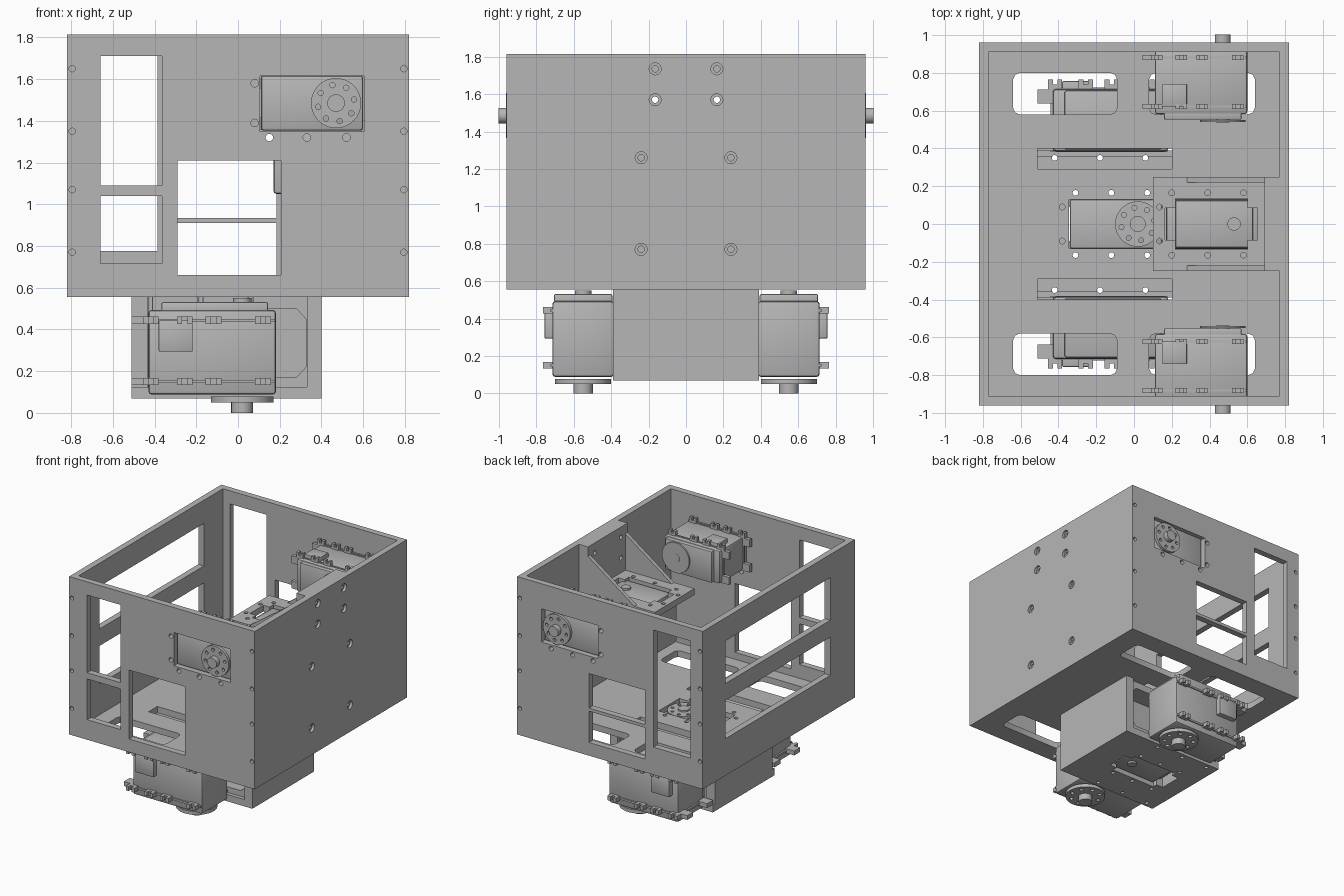
import bpy, bmesh, math
from mathutils import Matrix, Vector

old = bpy.data.objects.get("Cube")
if old:
    bpy.data.objects.remove(old, do_unlink=True)

grey = bpy.data.materials.new("plain grey")
grey.use_nodes = True
colour = (0.47, 0.47, 0.47, 1)
grey.diffuse_color = colour
grey.node_tree.nodes["Principled BSDF"].inputs["Base Color"].default_value = colour


def box(bm, x, y, z, bevel=0.0):
    """Box from three (low, high) ranges."""
    part = bmesh.new()
    bmesh.ops.create_cube(part, size=1)
    for v in part.verts:
        v.co = Vector([(a + b) / 2 + c * (b - a) for (a, b), c in zip((x, y, z), v.co)])
    if bevel:
        bmesh.ops.bevel(part, geom=part.edges[:], offset=bevel, segments=2,
                        profile=0.5, affect='EDGES')
    merge(bm, part)


def rod(bm, centre, axis, r, length, segs=24):
    """Cylinder centred on a point, along 'X', 'Y' or 'Z'."""
    turn = {'X': Matrix.Rotation(math.pi / 2, 4, 'Y'),
            'Y': Matrix.Rotation(math.pi / 2, 4, 'X'), 'Z': Matrix()}[axis]
    bmesh.ops.create_cone(bm, cap_ends=True, segments=segs, radius1=r, radius2=r,
                          depth=length, matrix=Matrix.Translation(centre) @ turn)


def prism(bm, points, offset):
    """Extrude a flat outline of 3D points by an offset."""
    face = bm.faces.new([bm.verts.new(p) for p in points])
    res = bmesh.ops.extrude_face_region(bm, geom=[face])
    verts = [g for g in res["geom"] if isinstance(g, bmesh.types.BMVert)]
    bmesh.ops.translate(bm, verts=verts, vec=offset)


def merge(bm, part):
    mesh = bpy.data.meshes.new("temp")
    part.to_mesh(mesh)
    part.free()
    bm.from_mesh(mesh)
    bpy.data.meshes.remove(mesh)


def make(name, bm, matrix=None, smooth=True):
    if matrix:
        bm.transform(matrix)
    bmesh.ops.recalc_face_normals(bm, faces=bm.faces[:])
    mesh = bpy.data.meshes.new(name)
    bm.to_mesh(mesh)
    bm.free()
    mesh.materials.append(grey)
    ob = bpy.data.objects.new(name, mesh)
    bpy.context.collection.objects.link(ob)
    if smooth:
        mesh.shade_smooth()
        mesh.set_sharp_from_angle(angle=math.radians(30))
    return ob


def cut(ob, bm):
    """Subtract a cutter mesh and bake the result."""
    cutter = make("cutter", bm, smooth=False)
    cutter.hide_render = True
    mod = ob.modifiers.new("cut", 'BOOLEAN')
    mod.object, mod.operation, mod.solver = cutter, 'DIFFERENCE', 'EXACT'
    mod.use_self = True
    bpy.context.view_layer.update()
    mesh = bpy.data.meshes.new_from_object(ob.evaluated_get(bpy.context.evaluated_depsgraph_get()))
    ob.modifiers.clear()
    ob.data = mesh
    bpy.data.objects.remove(cutter, do_unlink=True)
    mesh.set_sharp_from_angle(angle=math.radians(30))


X, Y, TOP, BASE, T = 0.82, 0.96, 1.815, 0.555, 0.05
bolt_z = (1.65, 1.35, 1.07, 0.77)

# Front and back walls with windows and servo opening
windows = {-1: [(-0.66, -0.365, 1.09, 1.71), (-0.66, -0.365, 0.715, 1.04),
                (-0.29, 0.205, 0.66, 1.21)],
           1: [(-0.71, -0.385, 0.775, 1.71), (-0.31, 0.185, 0.935, 1.21),
               (-0.31, 0.185, 0.66, 0.91)]}
for side, name in ((-1, "front_wall"), (1, "back_wall")):
    span = sorted((side * Y, side * (Y - T)))
    through = (span[0] - 0.1, span[1] + 0.1)
    bm = bmesh.new()
    box(bm, (-X, X), span, (BASE, TOP))
    wall = make(name, bm)
    bm = bmesh.new()
    for a, b, c, d in windows[side] + [(0.105, 0.605, 1.35, 1.615)]:
        box(bm, (a, b), through, (c, d))
    for x, z in ((0.08, 1.58), (0.08, 1.39), (0.15, 1.32), (0.33, 1.32), (0.52, 1.32)):
        rod(bm, (x, side * Y, z), 'Y', 0.018, 0.3)
    for x in (-0.795, 0.795):
        for z in bolt_z:
            rod(bm, (x, side * Y, z), 'Y', 0.015, 0.06)
    cut(wall, bm)

# Open side wall with two wide windows
inner = (-Y + T, Y - T)
bm = bmesh.new()
box(bm, (-X, -X + T), inner, (BASE, TOP))
wall = make("window_side_wall", bm)
bm = bmesh.new()
for z in ((1.29, 1.63), (0.85, 1.155)):
    box(bm, (-1, -0.7), (-0.65, 0.67), z)
cut(wall, bm)

# Closed side wall with thickened bracket plate and bolt holes
bm = bmesh.new()
box(bm, (X - T, X), inner, (BASE, TOP))
wall = make("bolted_side_wall", bm)
bm = bmesh.new()
box(bm, (0.69, X - T), (-0.25, 0.25), (1.40, TOP))
plate = make("bracket_plate", bm)
for ob in (wall, plate):
    bm = bmesh.new()
    for s in (-1, 1):
        for y, z in ((0.165, 1.735), (0.165, 1.57), (0.24, 1.26), (0.24, 0.77)):
            rod(bm, (X, s * y, z), 'X', 0.017, 0.5)
    cut(ob, bm)
bm = bmesh.new()
for s in (-1, 1):
    for y, z in ((0.165, 1.735), (0.165, 1.57), (0.24, 1.26), (0.24, 0.77)):
        rod(bm, (X, s * y, z), 'X', 0.032, 0.04)
cut(wall, bm)

# Floor with servo openings and slots
bm = bmesh.new()
box(bm, (-X + T, X - T), inner, (BASE, BASE + T))
floor = make("floor", bm)
bm = bmesh.new()
for s in (-1, 1):
    yr = sorted((s * 0.58, s * 0.80))
    for x in ((-0.64, -0.09), (0.08, 0.64)):
        box(bm, x, yr, (0.4, 0.8), 0.035)
    box(bm, (-0.51, 0.2), sorted((s * 0.29, s * 0.4)), (BASE - 0.1, 0.8))
    for x in (-0.31, -0.12, 0.07):
        rod(bm, (x, s * 0.165, 0.58), 'Z', 0.015, 0.3)
    rod(bm, (-0.38, s * 0.09, 0.58), 'Z', 0.015, 0.3)
box(bm, (-0.345, 0.15), (-0.13, 0.13), (0.4, 0.8))
cut(floor, bm)

# Lower housing with servo recesses, pockets and a central shaft
bm = bmesh.new()
box(bm, (-0.51, 0.40), (-0.39, 0.39), (0.07, BASE))
housing = make("lower_housing", bm)
bm = bmesh.new()
for s in (-1, 1):
    box(bm, (-0.6, 0.33), sorted((s * 0.36, s * 0.5)), (0.125, 0.6))
    outline = [(-0.1, 0.17), (0.28, 0.17), (0.325, 0.22), (0.325, 0.45), (0.28, 0.5), (-0.1, 0.5)]
    prism(bm, [(x, s * 0.37, z) for x, z in outline], (0, -s * 0.17, 0))
    for x in (-0.42, -0.18, 0.06):
        rod(bm, (x, s * 0.35, 0.3), 'Z', 0.015, 0.8)
    for x in (-0.31, -0.12, 0.07):
        rod(bm, (x, s * 0.165, 0.3), 'Z', 0.015, 0.8)
box(bm, (-0.30, 0.10), (-0.13, 0.13), (0, 0.7))
box(bm, (-0.36, 0.16), (-0.09, 0.09), (0, 0.7))
cut(housing, bm)

# Bracket shelf with servo opening and gussets
bm = bmesh.new()
box(bm, (0.10, 0.69), (-0.25, 0.25), (1.40, 1.45))
shelf = make("bracket_shelf", bm)
bm = bmesh.new()
box(bm, (0.22, 0.60), (-0.135, 0.135), (1.3, 1.6))
box(bm, (0.165, 0.655), (-0.085, 0.085), (1.3, 1.6))
for s in (-1, 1):
    for x in (0.2, 0.39, 0.58):
        rod(bm, (x, s * 0.165, 1.42), 'Z', 0.015, 0.3)
    rod(bm, (0.135, s * 0.09, 1.42), 'Z', 0.015, 0.3)
cut(shelf, bm)
for s, name in ((-1, "front_gusset"), (1, "back_gusset")):
    bm = bmesh.new()
    prism(bm, [(0.28, s * 0.25, 1.45), (0.69, s * 0.25, 1.45), (0.69, s * 0.25, 1.74)],
          (0, -s * 0.03, 0))
    make(name, bm)


def servo(name, origin, along, side, axis, scale=1.0, depth=0.41, clips=True):
    """Servo with its output axis at the origin; the disc faces the axis."""
    m = Matrix([Vector(v) * scale for v in (along, side, axis)]).transposed().to_4x4()
    m = Matrix.Translation(origin) @ m
    back = -depth
    bm = bmesh.new()
    box(bm, (-0.36, 0.13), (-0.132, 0.132), (back + 0.03, -0.03), 0.014)
    box(bm, (-0.31, 0.10), (-0.125, 0.125), (back, back + 0.05), 0.008)
    if clips:
        box(bm, (-0.32, -0.19), (0.1, 0.165), (back + 0.07, back + 0.19), 0.004)
        for z in (-0.08, back + 0.07):
            box(bm, (-0.37, 0.125), (-0.135, 0.139), (z - 0.006, z + 0.006))
            for x in (-0.35, -0.22, -0.11, 0.08):
                box(bm, (x - 0.03, x + 0.03), (0.12, 0.150), (z - 0.014, z + 0.014))
                for dx in (-0.02, 0.02):
                    box(bm, (x + dx - 0.01, x + dx + 0.01), (0.12, 0.172), (z - 0.014, z + 0.014))
            for y in (-0.10, 0.10):
                box(bm, (-0.424, -0.34), (y - 0.03, y + 0.03), (z - 0.014, z + 0.014))
    make(name + "_body", bm, m)
    # Output disc with ring of holes, hub, and rear idler
    bm = bmesh.new()
    rod(bm, (0, 0, -0.011), 'Z', 0.12, 0.022, 48)
    disc = make(name + "_disc", bm, m)
    bm = bmesh.new()
    for i in range(8):
        a = i * math.pi / 4 + 0.2
        rod(bm, m @ Vector((0.088 * math.cos(a), 0.088 * math.sin(a), 0)),
            'XYZ'[max(range(3), key=lambda k: abs(axis[k]))], 0.013 * scale, 0.08, 12)
    cut(disc, bm)
    bm = bmesh.new()
    hub = 0.04 if clips else 0.012
    rod(bm, (0, 0, hub / 2 - 0.01), 'Z', 0.042, hub + 0.02)
    rod(bm, (0, 0, back), 'Z', 0.035, 0.03)
    make(name + "_hub", bm, m)


# Arm servos above and wheel servos below, mirrored front to back
for s, name in ((-1, "front"), (1, "back")):
    servo(name + "_upper_servo", (0.47, s * 0.962, 1.485), (1, 0, 0), (0, 0, 1), (0, s, 0))
    servo(name + "_lower_servo", (0.02, s * 0.55, 0.05), (1, 0, 0), (0, s, 0), (0, 0, -1), 1.25, 0.385)
    bm = bmesh.new()
    rod(bm, (0.47, s * 0.545, 1.485), 'Y', 0.12, 0.012, 48)
    make(name + "_idler_disc", bm)

# Central servos in the housing and under the shelf
servo("housing_servo", (0.02, 0, 0.6), (1, 0, 0), (0, 1, 0), (0, 0, 1), depth=0.5, clips=False)
servo("shelf_servo", (0.53, 0, 1.02), (1, 0, 0), (0, 1, 0), (0, 0, -1), clips=False)
